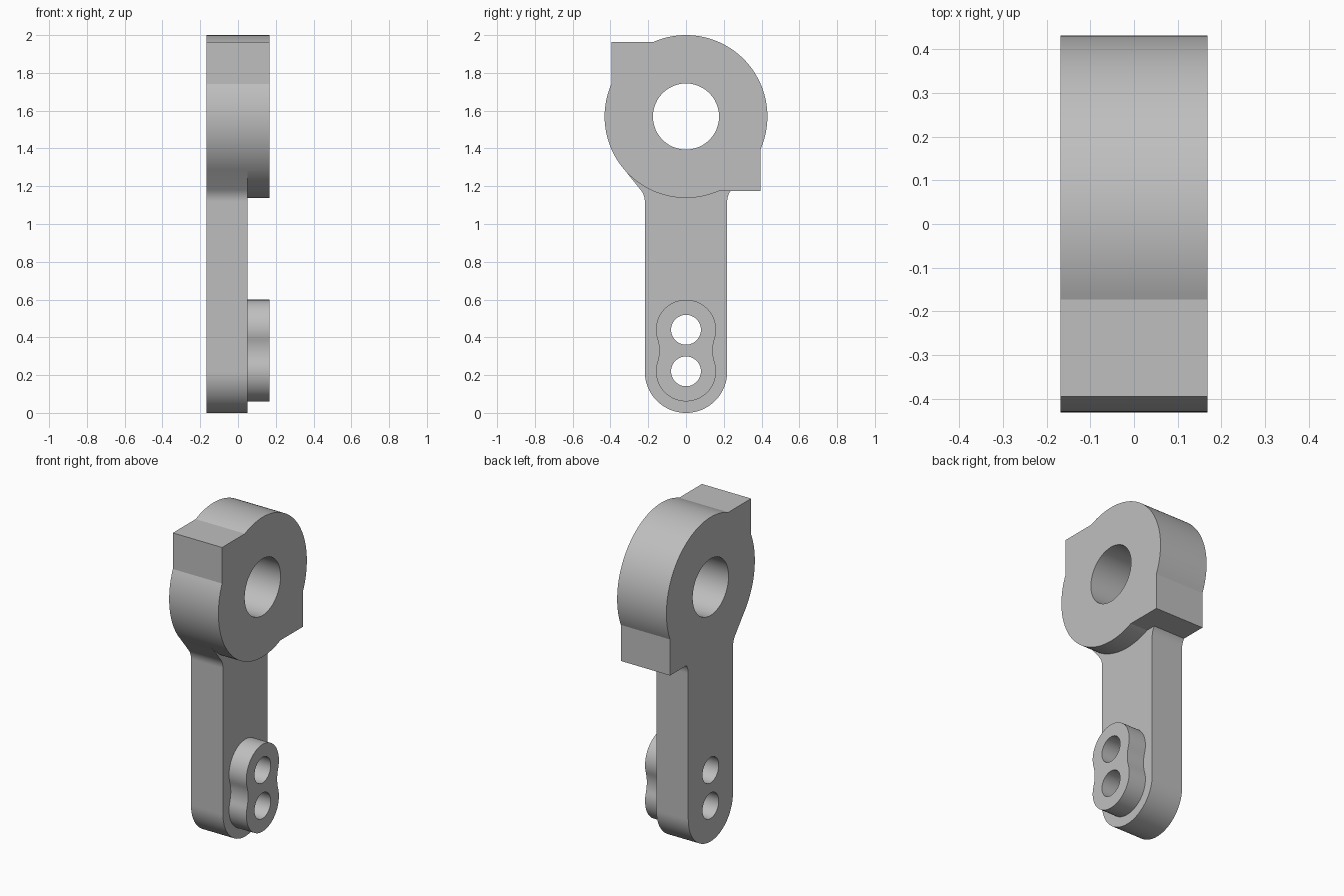
import bpy, bmesh
from math import sin, cos, pi, radians, atan2, tan

cube = bpy.data.objects.get("Cube")
if cube:
    bpy.data.objects.remove(cube, do_unlink=True)

BACK, STEP, FRONT = -0.168, 0.05, 0.168      # plate levels along x
HEAD_Z, HEAD_R = 1.569, 0.431
ARM_R = 0.218
PIN_Z, PIN_R = (0.22, 0.44), 0.079
BOSS_R = 0.159

steel = bpy.data.materials.new("grey_metal")
steel.use_nodes = True
grey = (0.52, 0.52, 0.52, 1)
steel.diffuse_color = grey
steel.node_tree.nodes["Principled BSDF"].inputs["Base Color"].default_value = grey


def arc(cy, cz, r, a0, a1, n):
    """Points on an arc, angles in degrees."""
    angles = [radians(a0 + (a1 - a0) * i / n) for i in range(n + 1)]
    return [(cy + r * cos(a), cz + r * sin(a)) for a in angles]


def circle(cz, r, n):
    return arc(0, cz, r, 0, 360, n)[:-1]


def prism(name, outline, x0, x1):
    """Extrude a side-on (y, z) outline along x."""
    bm = bmesh.new()
    face = bm.faces.new([bm.verts.new((x0, y, z)) for y, z in outline])
    top = bmesh.ops.extrude_face_region(bm, geom=[face])["geom"]
    verts = [v for v in top if isinstance(v, bmesh.types.BMVert)]
    bmesh.ops.translate(bm, verts=verts, vec=(x1 - x0, 0, 0))
    bmesh.ops.recalc_face_normals(bm, faces=bm.faces)
    mesh = bpy.data.meshes.new(name)
    bm.to_mesh(mesh)
    bm.free()
    mesh.materials.append(steel)
    ob = bpy.data.objects.new(name, mesh)
    bpy.context.collection.objects.link(ob)
    return ob


def combine(target, tool, operation):
    """Apply a boolean and discard the tool."""
    mod = target.modifiers.new(operation.lower(), "BOOLEAN")
    mod.operation, mod.solver, mod.object = operation, "EXACT", tool
    bpy.context.view_layer.objects.active = target
    bpy.ops.object.modifier_apply(modifier=mod.name)
    bpy.data.objects.remove(tool, do_unlink=True)


# Head: a disc with two opposite square corners
CORNER = 0.395
edge = (HEAD_R ** 2 - CORNER ** 2) ** 0.5
start = atan2(edge, CORNER) * 180 / pi
half = arc(0, HEAD_Z, HEAD_R, -start, 90 + start, 56)
half += [(-CORNER, HEAD_Z + CORNER)]
outline = half + [(-y, 2 * HEAD_Z - z) for y, z in half]
lever = prism("lever", outline, BACK, FRONT)

# Arm: round end, filleted neck running tangent into the head
SLOPE, FILLET = 39, 0.10
s = radians(SLOPE)
ty, tz = HEAD_R * cos(s), HEAD_Z - HEAD_R * sin(s)
bend_z = tz - (ty - ARM_R) / tan(s)
fillet_z = bend_z - FILLET * tan(s / 2)
side = arc(ARM_R + FILLET, fillet_z, FILLET, 180, 180 - SLOPE, 8)
side += [(ty * 0.999, tz + 0.0004)]
outline = arc(0, ARM_R, ARM_R, 180, 360, 40) + side + [(0, HEAD_Z)]
outline += [(-y, z) for y, z in reversed(side)]
combine(lever, prism("arm", outline, BACK, STEP), "UNION")

# Boss: two rounds joined by a concave waist
WAIST_R = 0.2
mid = sum(PIN_Z) / 2
reach = BOSS_R + WAIST_R
rise = PIN_Z[1] - mid
waist_y = (reach ** 2 - rise ** 2) ** 0.5
t = atan2(rise, waist_y) * 180 / pi
half = arc(0, PIN_Z[1], BOSS_R, -t, 180 + t, 40)
half += arc(-waist_y, mid, WAIST_R, t, -t, 10)[1:-1]
outline = half + [(-y, 2 * mid - z) for y, z in half]
combine(lever, prism("boss", outline, STEP - 0.05, FRONT), "UNION")

# Shaft bore and two pin holes
for z, r in [(HEAD_Z, 0.175)] + [(z, PIN_R) for z in PIN_Z]:
    combine(lever, prism("bore", circle(z, r, 48), BACK - 0.1, FRONT + 0.1), "DIFFERENCE")

bpy.ops.object.select_all(action="DESELECT")
lever.select_set(True)
bpy.context.view_layer.objects.active = lever
bpy.ops.object.shade_smooth_by_angle(angle=radians(20))
